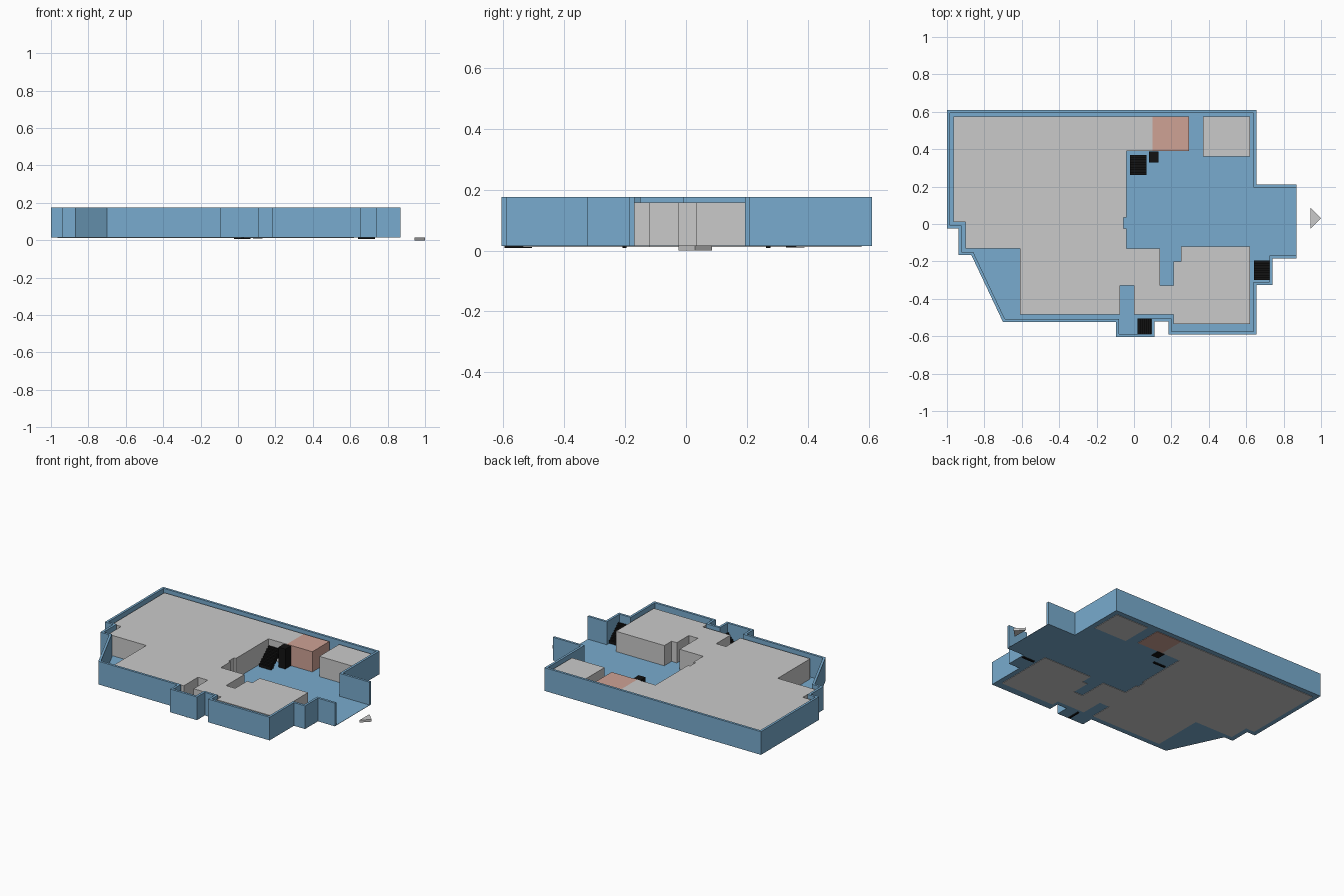
import bpy, bmesh
from mathutils import Vector

cube = bpy.data.objects.get("Cube")
if cube:
    bpy.data.objects.remove(cube, do_unlink=True)


def material(name, rgb):
    m = bpy.data.materials.new(name)
    m.use_nodes = True
    m.diffuse_color = (*rgb, 1)
    m.node_tree.nodes["Principled BSDF"].inputs["Base Color"].default_value = (*rgb, 1)
    return m


BLUE = material("wall blue", (0.19, 0.41, 0.62))
GREY = material("block grey", (0.59, 0.59, 0.59))
PINK = material("block pink", (0.62, 0.36, 0.30))
BLACK = material("stair black", (0.006, 0.006, 0.006))

FLOOR, BASE, BLOCK_TOP, WALL_TOP = 0.015, 0.012, 0.157, 0.175


def finish(name, bm, mat):
    mesh = bpy.data.meshes.new(name)
    bm.to_mesh(mesh)
    bm.free()
    mesh.materials.append(mat)
    obj = bpy.data.objects.new(name, mesh)
    bpy.context.collection.objects.link(obj)
    return obj


def prism(name, outline, z0, z1, mat):
    """Extrude a flat outline upward."""
    bm = bmesh.new()
    face = bm.faces.new([bm.verts.new((x, y, z0)) for x, y in outline])
    top = bmesh.ops.extrude_face_region(bm, geom=[face])["geom"]
    bmesh.ops.translate(bm, vec=(0, 0, z1 - z0),
                        verts=[v for v in top if isinstance(v, bmesh.types.BMVert)])
    bmesh.ops.recalc_face_normals(bm, faces=bm.faces[:])
    return finish(name, bm, mat)


def rect(x0, x1, y0, y1):
    return [(x0, y0), (x1, y0), (x1, y1), (x0, y1)]


def stairs(name, x0, x1, y0, y1, direction, rise=0.115, count=8):
    """Flight of overlapping treads climbing along a direction."""
    bm = bmesh.new()
    centre = Vector(((x0 + x1) / 2, (y0 + y1) / 2, 0))
    size = Vector((x1 - x0, y1 - y0, 0.03))
    run = Vector((*direction, 0))
    length = abs(size.dot(run))
    tread = Vector([size[i] / count if run[i] else size[i] for i in range(3)])
    for i in range(count):
        pos = centre + run * length * ((i + 0.5) / count - 0.5)
        pos.z = 0.008 + tread.z / 2 + (rise - tread.z) * i / (count - 1)
        new = bmesh.ops.create_cube(bm, size=1)["verts"]
        bmesh.ops.scale(bm, vec=tread, verts=new)
        bmesh.ops.translate(bm, vec=pos, verts=new)
    return finish(name, bm, BLACK)


# Building outline, open along the entrance on the +x side
outline = [(0.87, 0.21), (0.655, 0.21), (0.655, 0.61), (-1, 0.61), (-1, -0.025),
           (-0.937, -0.025), (-0.937, -0.165), (-0.87, -0.165), (-0.70, -0.525),
           (-0.095, -0.525), (-0.095, -0.605), (0.11, -0.605), (0.11, -0.52),
           (0.185, -0.52), (0.185, -0.59), (0.655, -0.59), (0.655, -0.325),
           (0.74, -0.325), (0.74, -0.185), (0.87, -0.185)]
prism("floor", outline, FLOOR, FLOOR + 0.002, BLUE)

# Perimeter wall, thickened inward
bm = bmesh.new()
rings = [[bm.verts.new((x, y, z)) for x, y in outline] for z in (FLOOR, WALL_TOP)]
for i in range(len(outline) - 1):
    bm.faces.new((rings[0][i], rings[0][i + 1], rings[1][i + 1], rings[1][i]))
wall = finish("perimeter_wall", bm, BLUE)
solid = wall.modifiers.new("thickness", "SOLIDIFY")
solid.thickness = 0.016
solid.offset = -1
solid.use_even_offset = True

# Room blocks
main = [(-0.965, 0.575), (0.10, 0.575), (0.10, 0.39), (-0.04, 0.39), (-0.04, 0.035),
        (-0.055, 0.035), (-0.055, -0.025), (-0.04, -0.025), (-0.04, -0.13),
        (0.14, -0.13), (0.14, -0.33), (0.21, -0.33), (0.21, -0.20), (0.25, -0.20),
        (0.25, -0.12), (0.62, -0.12), (0.62, -0.535), (0.21, -0.535), (0.21, -0.485),
        (0, -0.485), (0, -0.33), (-0.075, -0.33), (-0.075, -0.485), (-0.61, -0.485),
        (-0.61, -0.13), (-0.90, -0.13), (-0.90, 0.01), (-0.965, 0.01)]
prism("main_room_block", main, BASE, BLOCK_TOP, GREY)
prism("corner_room_block", rect(0.37, 0.62, 0.36, 0.575), BASE, BLOCK_TOP, GREY)
prism("pink_room_block", rect(0.10, 0.295, 0.39, 0.575), BASE, BLOCK_TOP, PINK)

# Lift shaft and stairs
prism("lift_shaft", rect(0.08, 0.132, 0.328, 0.388), 0.010, 0.155, BLACK)
stairs("inner_stairs", -0.022, 0.068, 0.263, 0.37, (0, 1))
stairs("entrance_stairs", 0.642, 0.732, -0.30, -0.195, (0, -1))
stairs("front_stairs", 0.02, 0.107, -0.595, -0.505, (1, 0))

# Arrow marker outside the entrance
prism("entrance_marker", [(0.945, -0.025), (1, 0.03), (0.945, 0.085)], 0, 0.016, GREY)
